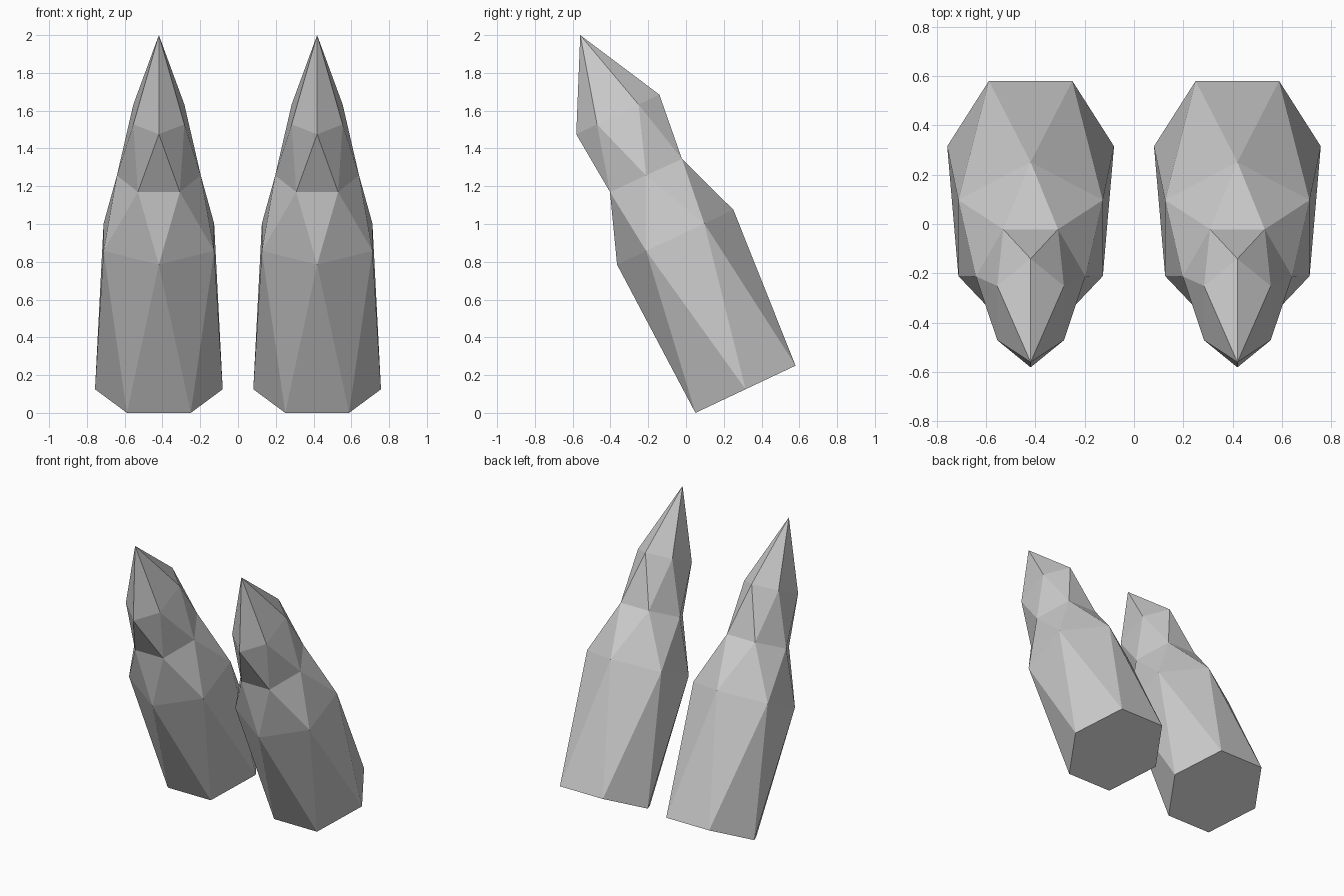
import bpy, bmesh
from math import sin, cos, pi

if "Cube" in bpy.data.objects:
    bpy.data.objects.remove(bpy.data.objects["Cube"])

# Rings up the leaning axis: centre y, centre z, half width in x, depth vector (y, z)
RINGS = [
    (0.315, 0.125, 0.338, 0.306, 0.1443),
    (-0.057, 0.930, 0.338, 0.308, 0.145),
    (-0.212, 1.257, 0.222, 0.220, 0.101),
    (-0.361, 1.580, 0.156, 0.220, 0.105),
]
TIP = (0, -0.56, 2.0)
SIDES = 6


def shard_mesh():
    bm = bmesh.new()
    loops = []
    # each hexagon is turned half a step from the one below
    for i, (cy, cz, rx, dy, dz) in enumerate(RINGS):
        loop = []
        for k in range(SIDES):
            a = (k + i / 2) * 2 * pi / SIDES
            loop.append(bm.verts.new((rx * cos(a), cy + dy * sin(a), cz + dz * sin(a))))
        loops.append(loop)
    tip = bm.verts.new(TIP)
    # base cap, triangle bands, pointed top
    bm.faces.new(loops[0][::-1])
    for lo, hi in zip(loops, loops[1:]):
        for k in range(SIDES):
            n = (k + 1) % SIDES
            bm.faces.new((lo[k], lo[n], hi[k]))
            bm.faces.new((hi[k], lo[n], hi[n]))
    for k in range(SIDES):
        bm.faces.new((loops[-1][k], loops[-1][(k + 1) % SIDES], tip))
    bm.normal_update()
    mesh = bpy.data.meshes.new("spike")
    bm.to_mesh(mesh)
    bm.free()
    return mesh


# Matching pair, side by side
mesh = shard_mesh()
for name, x in (("left_spike", -0.419), ("right_spike", 0.419)):
    ob = bpy.data.objects.new(name, mesh)
    ob.location.x = x
    bpy.context.collection.objects.link(ob)
